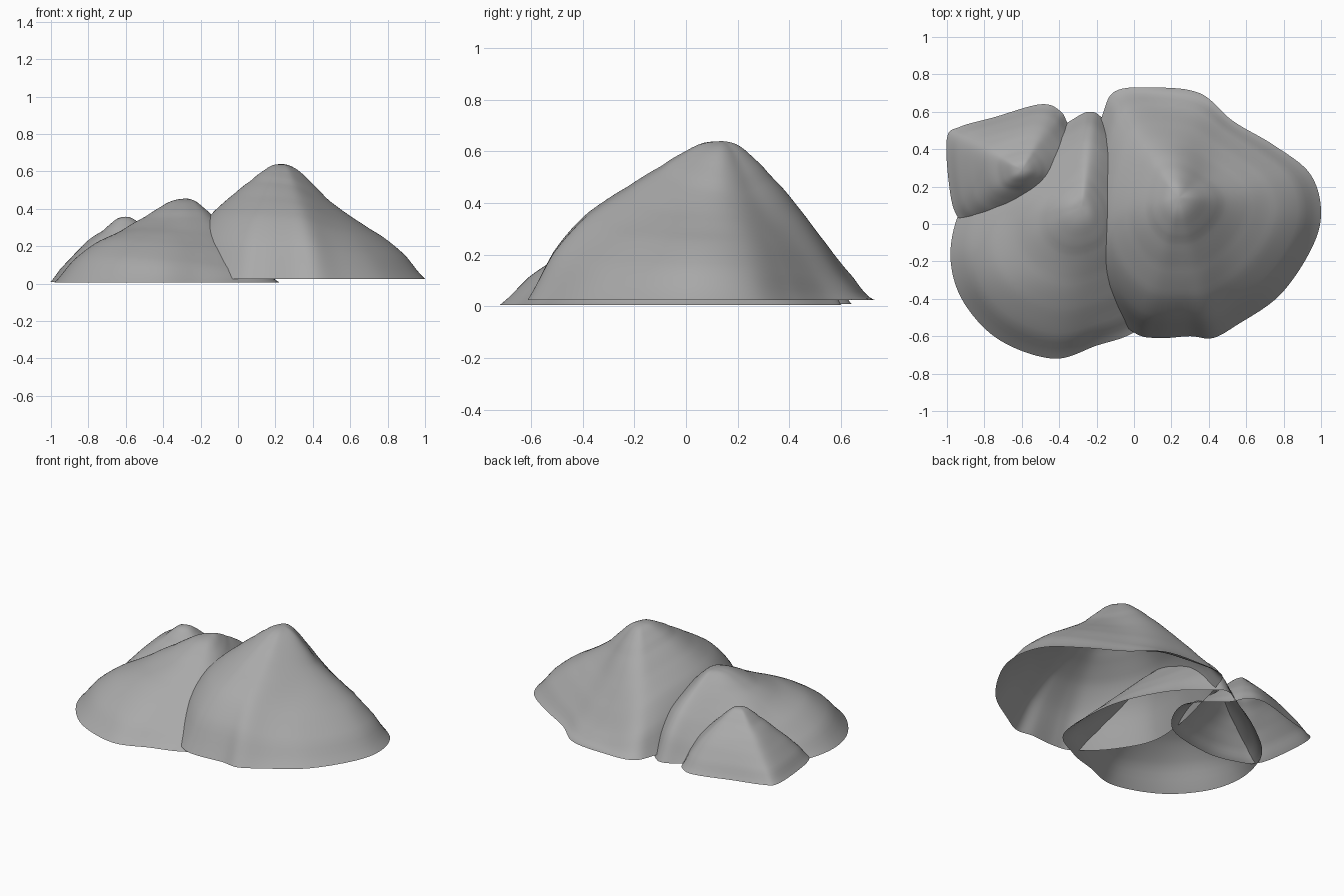
import bpy
import bmesh
from math import sin, pi
from mathutils import Vector, noise

cube = bpy.data.objects.get("Cube")
if cube:
    bpy.data.objects.remove(cube, do_unlink=True)

stone = bpy.data.materials.new("stone grey")
stone.use_nodes = True
grey = (0.4, 0.4, 0.4, 1)
stone.diffuse_color = grey
stone.node_tree.nodes["Principled BSDF"].inputs["Base Color"].default_value = grey

RINGS = 32
STEPS = 9
# Slope from peak to rim: (share of the distance, share of the height)
SLOPE = [(0, 1), (.1, .975), (.2, .895), (.32, .775), (.5, .595), (.7, .38), (.87, .17), (1, 0)]


def spline(a, b, c, d, t):
    """Point on a smooth curve between b and c."""
    return 0.5 * (2 * b + (c - a) * t + (2 * a - 5 * b + 4 * c - d) * t ** 2
                  + (3 * b - a - 3 * c + d) * t ** 3)


def closed_curve(points):
    n = len(points)
    return [spline(*(points[(i + k) % n] for k in (-1, 0, 1, 2)), s / STEPS)
            for i in range(n) for s in range(STEPS)]


def softened(curve):
    """Rounder copy of the rim, used near the peak so that no hard ridges form."""
    n = len(curve)
    span = range(-STEPS, STEPS + 1)
    return [sum((curve[(i + k) % n] for k in span), Vector((0, 0, 0, 0))) / len(span)
            for i in range(n)]


def slope_height(t):
    for i in range(len(SLOPE) - 1):
        if t <= SLOPE[i + 1][0]:
            near = [SLOPE[min(max(i + k, 0), len(SLOPE) - 1)][1] for k in (-1, 0, 1, 2)]
            return spline(*near, (t - SLOPE[i][0]) / (SLOPE[i + 1][0] - SLOPE[i][0]))
    return 0


def mound(name, peak, base, rim, roughness):
    """Open shell from peak to rim; rim points hold x, y, upper bulge and lower bulge."""
    curve = closed_curve([Vector(p) for p in rim])
    soft = softened(curve)
    top = Vector(peak)
    bm = bmesh.new()
    crown = bm.verts.new(top)
    rings = []
    for r in range(1, RINGS + 1):
        t = r / RINGS
        ring = []
        for sharp, blurred in zip(curve, soft):
            x, y, upper, lower = blurred.lerp(sharp, t ** 3)
            share = slope_height(t) + upper * sin(pi * t ** .8) ** 2 + lower * sin(pi * t ** 3)
            bump = noise.noise(Vector((x * t, y * t, top.z)) * 4) * roughness * sin(pi * t) ** 2
            ring.append(bm.verts.new((top.x + (x - top.x) * t,
                                      top.y + (y - top.y) * t,
                                      base + (top.z - base) * share + bump)))
        rings.append(ring)
    n = len(curve)
    for j in range(n):
        k = (j + 1) % n
        bm.faces.new((crown, rings[0][j], rings[0][k]))
        for inner, outer in zip(rings, rings[1:]):
            bm.faces.new((inner[j], outer[j], outer[k], inner[k]))
    bmesh.ops.recalc_face_normals(bm, faces=bm.faces)
    if sum(f.normal.z for f in bm.faces) < 0:
        bmesh.ops.reverse_faces(bm, faces=bm.faces)
    for f in bm.faces:
        f.smooth = True
    mesh = bpy.data.meshes.new(name)
    bm.to_mesh(mesh)
    bm.free()
    mesh.materials.append(stone)
    obj = bpy.data.objects.new(name, mesh)
    bpy.context.collection.objects.link(obj)


# Tall mound on the left side
mound("large_mound", (.24, .14, .64), .025, [
    (1, .07, -.1, .05), (.94, .27, -.1, .04), (.75, .42, -.09, 0), (.53, .55, -.05, -.03),
    (.35, .7, 0, -.09), (.1, .73, .01, -.08), (-.1, .71, .01, 0), (-.17, .58, .02, .07),
    (-.23, .36, .04, .15), (-.29, .1, .06, .18), (-.3, -.18, .07, .18),
    (-.17, -.42, .06, .17), (0, -.58, .06, .16), (.13, -.61, .05, .15), (.3, -.6, .04, .15),
    (.42, -.61, .03, .14), (.55, -.54, .01, .08), (.78, -.38, -.05, .05),
    (.95, -.13, -.08, .05)], .012)

# Lower mound in front, running beneath the tall one
mound("middle_mound", (-.28, .09, .455), .006, [
    (.2, 0, 0, 0), (.05, .35, .05, .05), (-.15, .55, .1, .15), (-.24, .6, .1, .17),
    (-.36, .54, .08, .1), (-.6, .4, .06, 0), (-.85, .2, .04, -.04), (-.95, .02, 0, .02),
    (-.98, -.2, 0, .11), (-.91, -.42, 0, .14), (-.72, -.62, 0, .13), (-.43, -.72, 0, .09),
    (-.2, -.65, 0, .05), (0, -.58, 0, 0), (.2, -.42, 0, 0)], .015)

# Small mound at the back, reaching beneath the middle one
mound("small_mound", (-.6, .29, .358), .01, [
    (-1, .46, .02, .04), (-.93, .52, .03, .05), (-.75, .57, .04, .06), (-.5, .64, .05, .05),
    (-.39, .6, .05, .06), (-.33, .5, .03, .03), (-.14, .3, -.05, -.04), (-.28, .03, -.05, -.04),
    (-.62, -.06, 0, 0), (-.85, -.02, 0, 0), (-.95, .05, 0, .05), (-.99, .22, 0, .05)], .012)
